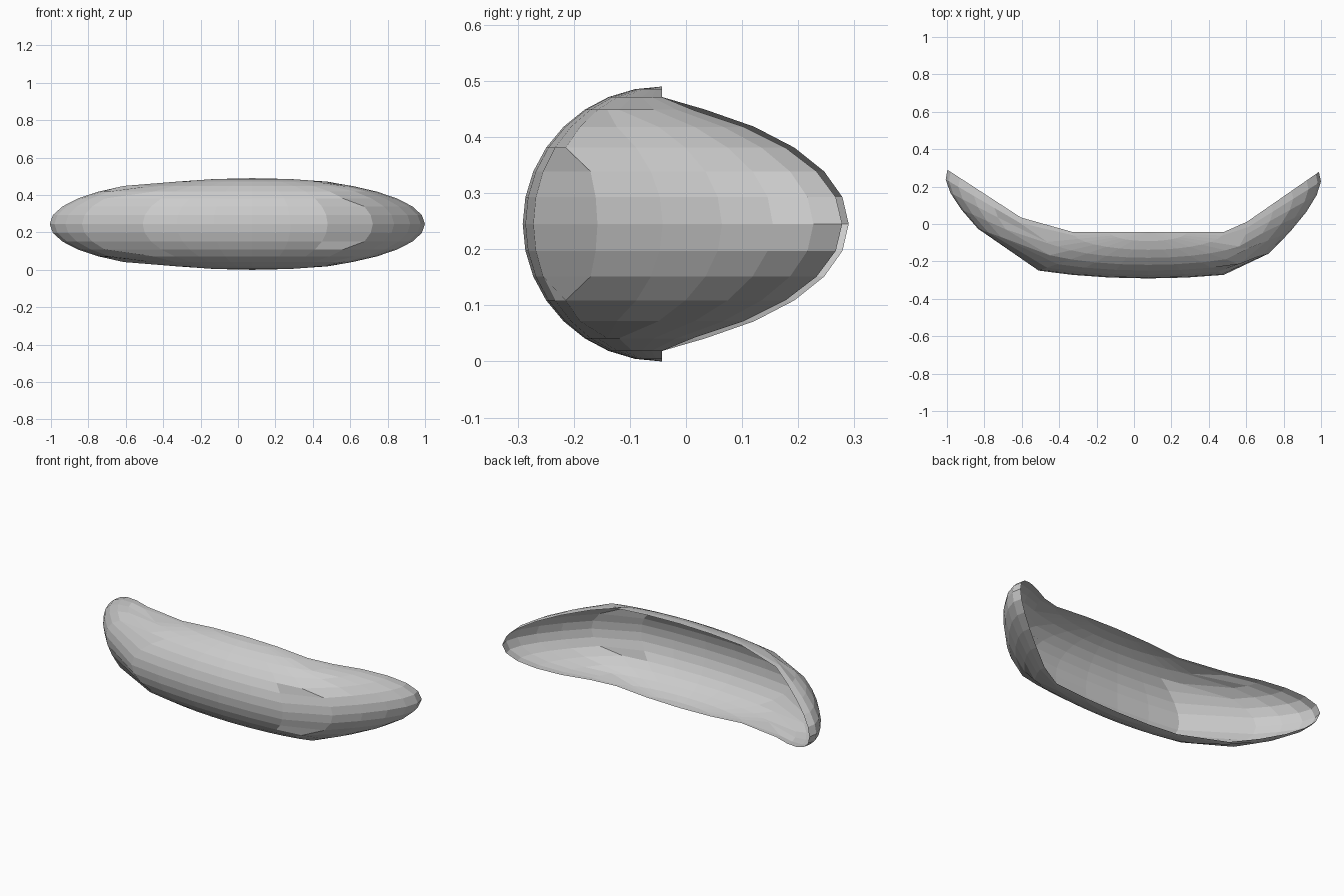
import bpy
import bmesh
from math import radians
from mathutils import Matrix, Vector

cube = bpy.data.objects.get("Cube")
if cube:
    bpy.data.objects.remove(cube, do_unlink=True)

# One flat grey
grey = bpy.data.materials.new("light grey")
grey.use_nodes = True
colour = (0.6, 0.6, 0.6, 1)
grey.diffuse_color = colour
grey.node_tree.nodes["Principled BSDF"].inputs["Base Color"].default_value = colour

# Open front half of a low-poly sphere
bm = bmesh.new()
bmesh.ops.create_uvsphere(bm, u_segments=32, v_segments=16, radius=1)
behind = [v for v in bm.verts if v.co.y > 0.001]
bmesh.ops.delete(bm, geom=behind, context='VERTS')

# Pick the verts of each wing before stretching
right_wing = [v for v in bm.verts if v.co.x < -0.5 + 0.08 * v.co.y]
left_wing = [v for v in bm.verts if v.co.x > 0.48]

# Stretch into a long half ellipsoid shell
for v in bm.verts:
    v.co = Vector((0.076 + 1.054 * v.co.x, -0.043 + 0.248 * v.co.y,
                   0.245 + 0.245 * v.co.z))


def swing(verts, pivot, target, degrees):
    """Turn a wing rigidly about its root and set it at its new place."""
    turn = Matrix.Rotation(radians(degrees), 3, 'Z')
    for v in verts:
        v.co = turn @ (v.co - Vector(pivot)) + Vector(target)


# Sweep both wings backwards
swing(right_wing, (-0.51, -0.043, 0), (-0.605, 0.035, 0), -33)
swing(left_wing, (0.662, -0.043, 0), (0.604, 0.012, 0), 34.7)

mesh = bpy.data.meshes.new("curved_shell")
bm.to_mesh(mesh)
bm.free()
mesh.materials.append(grey)
shell = bpy.data.objects.new("curved_shell", mesh)
bpy.context.collection.objects.link(shell)
